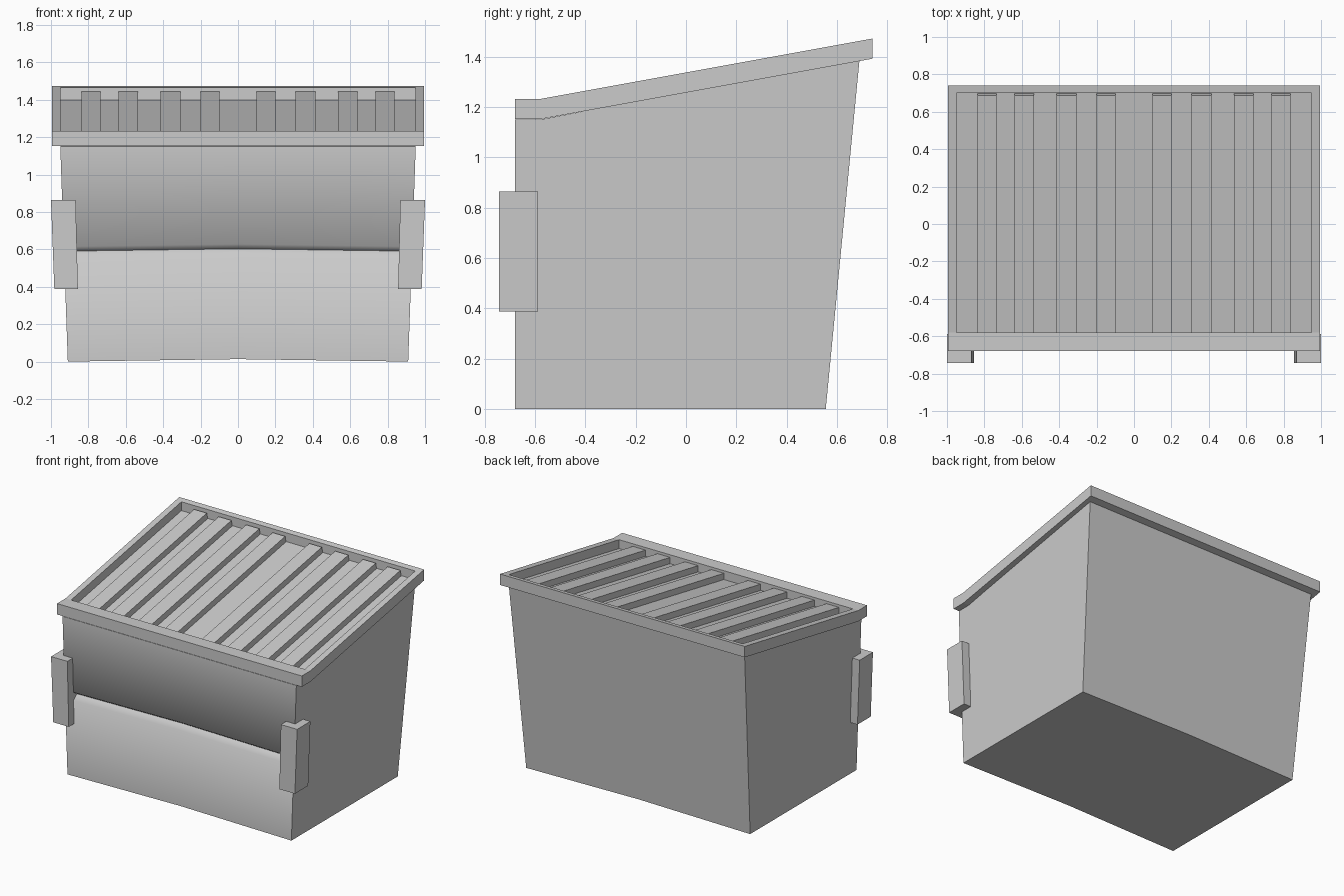
import bpy, bmesh, math

if "Cube" in bpy.data.objects:
    bpy.data.objects.remove(bpy.data.objects["Cube"])


def finish(name, bm, smooth=None):
    bmesh.ops.recalc_face_normals(bm, faces=bm.faces[:])
    mesh = bpy.data.meshes.new(name)
    bm.to_mesh(mesh)
    bm.free()
    ob = bpy.data.objects.new(name, mesh)
    bpy.context.collection.objects.link(ob)
    if smooth:
        bpy.ops.object.select_all(action='DESELECT')
        ob.select_set(True)
        bpy.context.view_layer.objects.active = ob
        bpy.ops.object.shade_smooth_by_angle(angle=math.radians(smooth))
    return ob


def skin(name, sections, smooth=None):
    """Bridge matching closed sections and cap both ends."""
    bm = bmesh.new()
    loops = [[bm.verts.new(p) for p in s] for s in sections]
    n = len(loops[0])
    for a, b in zip(loops, loops[1:]):
        for i in range(n):
            j = (i + 1) % n
            bm.faces.new((a[i], a[j], b[j], b[i]))
    bm.faces.new(loops[0])
    bm.faces.new(loops[-1])
    return finish(name, bm, smooth)


# Body: side profile with a front groove, flaring towards the top
profile = [(-0.68, 0), (-0.68, 0.555), (-0.642, 0.59), (-0.68, 0.615), (-0.68, 1.15),
           (-0.58, 1.15), (0.69, 1.395), (0.555, 0)]
skin("bin_body", [[(s * (0.91 + 0.035 * z), y, z + (0.013 if s == 0 and z < 0.7 else 0))
                   for y, z in profile] for s in (-1, 0, 1)], smooth=60)

# Rim: one ring around the recessed lid, kinked near the front
KINK, BACK = -0.58, 0.74


def slope(y):
    return max(0.0, y - KINK) * 0.24 / (BACK - KINK)


bm = bmesh.new()


def ring(points, base):
    return [bm.verts.new((x, y, base + slope(y))) for x, y in points]


W, w, back_in = 0.995, 0.95, 0.70
outer = [(-W, -0.68), (W, -0.68), (W, KINK), (W, BACK), (-W, BACK), (-W, KINK)]
inner = [(w, KINK), (w, back_in), (-w, back_in), (-w, KINK)]
ob_, ot = ring(outer, 1.152), ring(outer, 1.232)
it, fl = ring(inner, 1.232), ring(inner, 1.167)
for a, b in ((ob_, ot), (it, fl)):
    for i in range(len(a)):
        j = (i + 1) % len(a)
        bm.faces.new((a[i], a[j], b[j], b[i]))
bm.faces.new((ot[0], ot[1], ot[2], it[0], it[3], ot[5]))
bm.faces.new((ot[2], ot[3], it[1], it[0]))
bm.faces.new((ot[3], ot[4], it[2], it[1]))
bm.faces.new((ot[4], ot[5], it[3], it[2]))
bm.faces.new(fl)
bm.faces.new((ob_[0], ob_[1], ob_[2], ob_[5]))
bm.faces.new((ob_[2], ob_[3], ob_[4], ob_[5]))
finish("rim_and_lid", bm)

# Lid ribs, mirrored left and right
rib = [(KINK, 1.165), (KINK, 1.213), (0.688, 1.213 + slope(0.688)), (0.698, 1.165 + slope(0.698))]
for side in (-1, 1):
    for k, (x0, x1) in enumerate([(0.098, 0.2), (0.308, 0.415), (0.535, 0.638), (0.735, 0.838)]):
        skin(f"lid_rib_{'left' if side < 0 else 'right'}_{k + 1}",
             [[(side * x, y, z) for y, z in rib] for x in (x0, x1)])

# Lifting pockets on the front corners, leaning with the walls
for side in (-1, 1):
    skin(f"lift_pocket_{'left' if side < 0 else 'right'}",
         [[(side * xi, -0.742, z), (side * xo, -0.742, z), (side * xo, -0.588, z), (side * xi, -0.588, z)]
          for z, xi, xo in ((0.387, 0.856, 0.982), (0.865, 0.868, 1.0))])
